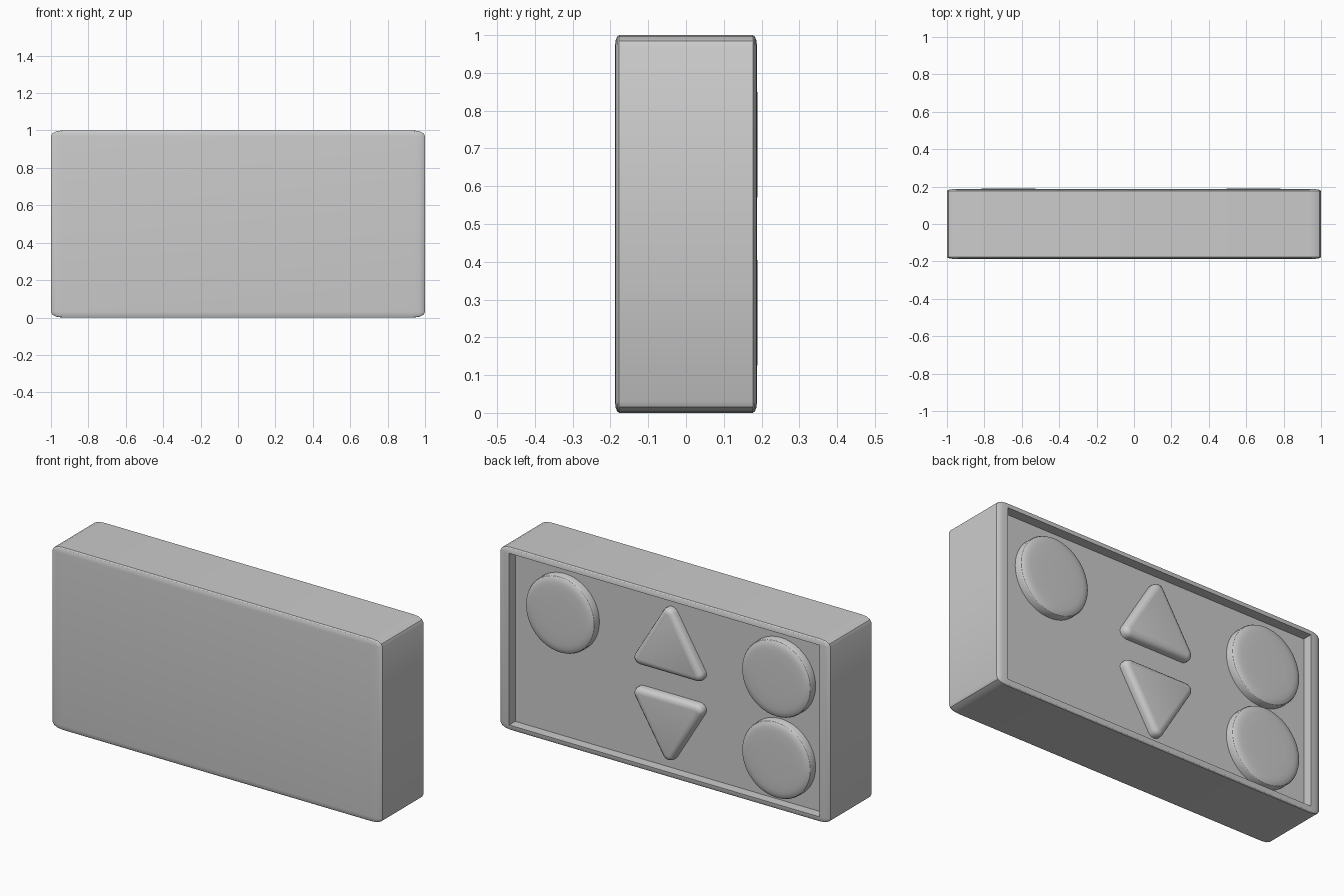
import bpy, bmesh
from math import pi, sin, cos

if "Cube" in bpy.data.objects:
    bpy.data.objects.remove(bpy.data.objects["Cube"])

FLOOR = 0.135   # y of the recessed panel


def finish(bm, name):
    bmesh.ops.recalc_face_normals(bm, faces=bm.faces)
    me = bpy.data.meshes.new(name)
    bm.to_mesh(me)
    bm.free()
    ob = bpy.data.objects.new(name, me)
    bpy.context.collection.objects.link(ob)
    bpy.ops.object.select_all(action='DESELECT')
    ob.select_set(True)
    bpy.context.view_layer.objects.active = ob
    bpy.ops.object.shade_smooth_by_angle(angle=pi / 6)
    return ob


# Case: bevelled cube, back face pushed in, then flattened to a slab
bm = bmesh.new()
bmesh.ops.create_cube(bm, size=2)
bmesh.ops.bevel(bm, geom=bm.edges[:], offset=0.06, segments=3,
                profile=0.5, affect='EDGES')
bm.normal_update()
back = max(bm.faces, key=lambda f: f.calc_center_median().y)
bmesh.ops.scale(bm, vec=(1, 0.188, 0.5), verts=bm.verts)
bmesh.ops.translate(bm, vec=(0, 0, 0.5), verts=bm.verts)
pocket = bmesh.ops.extrude_discrete_faces(bm, faces=[back])['faces'][0]
for v in pocket.verts:
    v.co.y = FLOOR
finish(bm, "case")


def button(name, x, z, corners, radius, steps, profile, flip=1, squash=1.0):
    """Raised rounded shape: profile lists (inset, y) from base to top."""
    bm = bmesh.new()
    rings = []
    for inset, y in profile:
        ring = []
        for i, (cx, cz) in enumerate(corners):
            n = len(corners)
            mid = pi / 2 + i * 2 * pi / n
            for k in range(steps):
                t = k / (steps - 1) - 0.5 if n > 1 else k / steps
                a = mid + t * 2 * pi / n
                px = cx + (radius - inset) * cos(a)
                pz = cz + (radius - inset) * sin(a)
                ring.append(bm.verts.new((x + px, y, z + flip * squash * pz)))
        rings.append(ring)
    for lo, hi in zip(rings, rings[1:]):
        for j in range(len(lo)):
            k = (j + 1) % len(lo)
            bm.faces.new((lo[j], lo[k], hi[k], hi[j]))
    bm.faces.new(rings[0])
    bm.faces.new(rings[-1])
    finish(bm, name)


# Round buttons
round_profile = [(0, FLOOR - 0.01), (0, 0.168), (0.004, 0.176), (0.014, 0.182),
                 (0.03, 0.186), (0.05, 0.188), (0.1, 0.1895)]
for i, (x, z) in enumerate([(0.64, 0.71), (-0.67, 0.71), (-0.67, 0.265)]):
    button(f"round_button_{i + 1}", x, z, [(0, 0)], 0.21, 48, round_profile)

# Up and down arrow buttons
R = 0.198
tri = [(R * cos(pi / 2 + i * 2 * pi / 3), R * sin(pi / 2 + i * 2 * pi / 3))
       for i in range(3)]
tri_profile = [(0, FLOOR - 0.01), (0, 0.155), (0.005, 0.168),
               (0.016, 0.177), (0.032, 0.18)]
button("up_button", -0.01, 0.69, tri, 0.038, 7, tri_profile, 1, 0.95)
button("down_button", -0.01, 0.305, tri, 0.038, 7, tri_profile, -1, 0.95)
